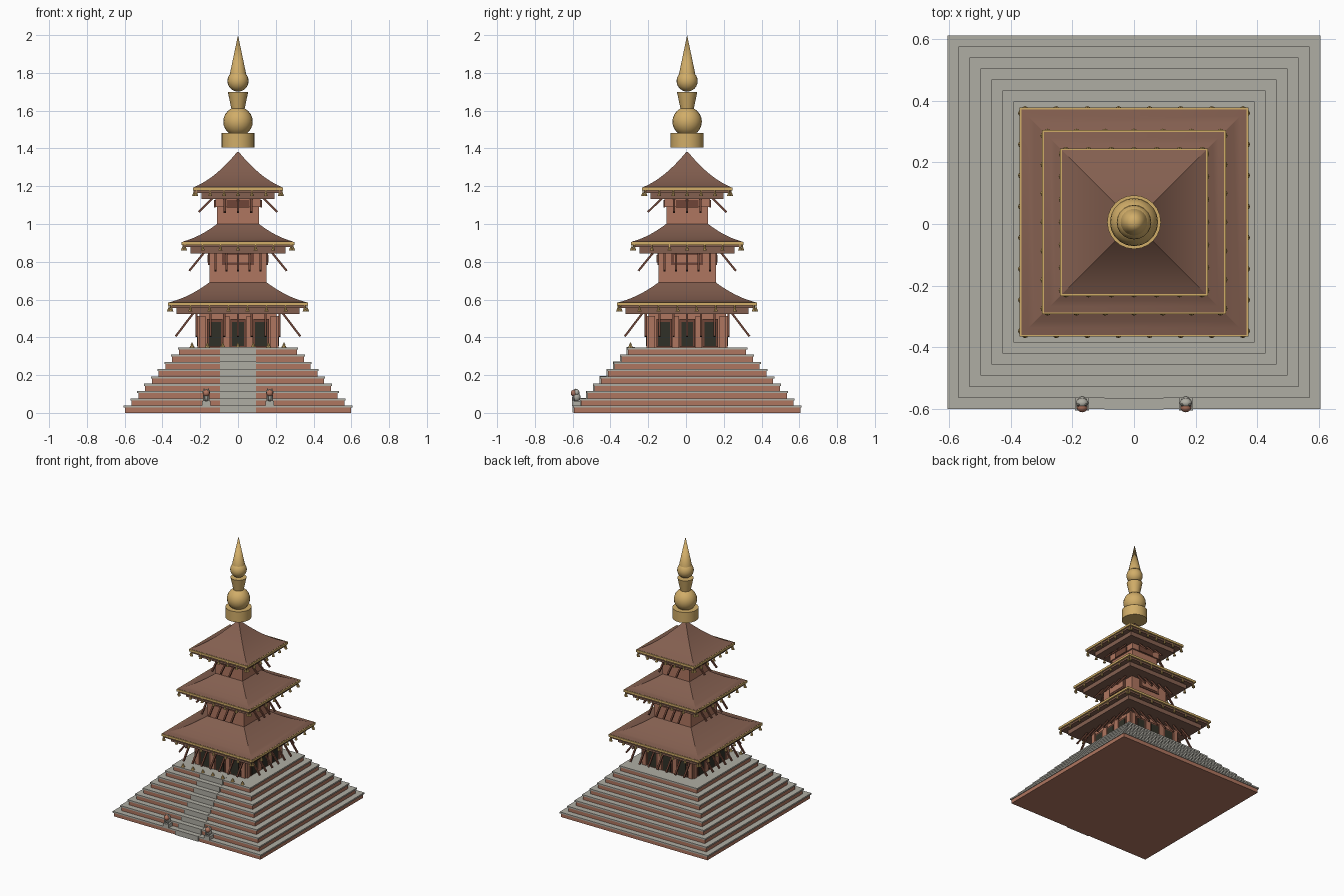
import bpy, bmesh, math
from mathutils import Matrix, Vector

if "Cube" in bpy.data.objects:
    bpy.data.objects.remove(bpy.data.objects["Cube"])


def material(name, r, g, b):
    m = bpy.data.materials.new(name)
    m.use_nodes = True
    m.diffuse_color = (r, g, b, 1)
    m.node_tree.nodes["Principled BSDF"].inputs["Base Color"].default_value = (r, g, b, 1)
    return m


BRICK = material("brick", 0.43, 0.18, 0.115)
ROOF = material("brown_roof_tile", 0.23, 0.115, 0.08)
STONE = material("grey_stone", 0.43, 0.42, 0.37)
GOLD = material("gold", 0.64, 0.42, 0.14)
DARK = material("dark_opening", 0.03, 0.03, 0.02)
WOOD = material("dark_wood", 0.16, 0.06, 0.038)

CENTRE_Y = 0.006
QUARTERS = [Matrix.Rotation(k * math.pi / 2, 4, "Z") for k in range(4)]


def finish(name, bm, mat, smooth=None):
    bmesh.ops.recalc_face_normals(bm, faces=bm.faces)
    mesh = bpy.data.meshes.new(name)
    bm.to_mesh(mesh)
    bm.free()
    mesh.materials.append(mat)
    ob = bpy.data.objects.new(name, mesh)
    ob.location.y = CENTRE_Y
    bpy.context.collection.objects.link(ob)
    if smooth:
        bpy.ops.object.select_all(action="DESELECT")
        ob.select_set(True)
        bpy.context.view_layer.objects.active = ob
        bpy.ops.object.shade_smooth_by_angle(angle=math.radians(smooth))
    return ob


def box(bm, centre, size, turn=Matrix()):
    """Box placed at centre, then turned about the z axis or tilted by turn."""
    m = turn @ Matrix.Translation(centre) @ Matrix.Diagonal((*size, 1))
    bmesh.ops.create_cube(bm, size=1, matrix=m)


def block(bm, half, z0, z1):
    box(bm, (0, 0, (z0 + z1) / 2), (half * 2, half * 2, z1 - z0))


def cone(bm, centre, r1, r2, z0, z1, sides=24):
    m = Matrix.Translation((centre[0], centre[1], (z0 + z1) / 2))
    bmesh.ops.create_cone(bm, cap_ends=True, segments=sides, radius1=r1,
                          radius2=r2, depth=z1 - z0, matrix=m)


def ball(bm, centre, r, scale=(1, 1, 1)):
    m = Matrix.Translation(centre) @ Matrix.Diagonal((*scale, 1))
    bmesh.ops.create_uvsphere(bm, u_segments=20, v_segments=12, radius=r, matrix=m)


# Stepped plinth: brick tiers with stone slabs, and a stone stair up the front
TIERS, RISE, TREAD, CAP = 9, 0.0386, 0.0358, 0.011
tiers, slabs, stair = bmesh.new(), bmesh.new(), bmesh.new()
for i in range(TIERS):
    half, z = 0.605 - i * TREAD, i * RISE
    block(tiers, half - 0.006, z, z + RISE - CAP)
    block(slabs, half, z + RISE - CAP, z + RISE)
    box(stair, (0, -half + 0.02, z + RISE / 2 + 0.001), (0.19, 0.043, RISE))
finish("plinth_tiers", tiers, BRICK)
finish("plinth_slabs", slabs, STONE)
finish("front_stair", stair, STONE)
TOP = TIERS * RISE

# Guardian statues beside the stair
stone, heads = bmesh.new(), bmesh.new()
for side in (-1, 1):
    x = side * 0.168
    box(stone, (x, -0.588, RISE + 0.012), (0.045, 0.045, 0.026))
    ball(stone, (x, -0.585, 0.085), 0.02, (0.9, 1, 1.2))
    ball(stone, (x, -0.586, 0.108), 0.02, (1, 0.8, 0.9))
    ball(heads, (x, -0.598, 0.105), 0.018)
    for dx in (-0.012, 0.012):
        cone(stone, (x + dx, -0.603), 0.006, 0.005, 0.062, 0.09, 8)
        cone(stone, (x + dx, -0.592), 0.006, 0.001, 0.118, 0.13, 6)
finish("guardian_bodies", stone, STONE, 40)
finish("guardian_heads", heads, BRICK, 40)

# Row of small gold lamps along the front of the platform
lamps = bmesh.new()
for i in range(7):
    p = ((i - 3) * 0.081, -0.3)
    cone(lamps, p, 0.013, 0.006, TOP, TOP + 0.012, 8)
    cone(lamps, p, 0.008, 0, TOP + 0.012, TOP + 0.028, 8)
finish("platform_lamps", lamps, GOLD)

# Storeys: wall half width, bottom, top
walls = bmesh.new()
for half, z0, z1 in ((0.205, TOP, 0.53), (0.152, 0.66, 0.86), (0.11, 0.97, 1.145)):
    block(walls, half, z0, z1)
block(walls, 0.12, 1.09, 1.14)
finish("storey_walls", walls, BRICK)

# Ground floor doorways and upper window panels on all four sides
frames, openings, pillars = bmesh.new(), bmesh.new(), bmesh.new()
for q in QUARTERS:
    for x in (-0.122, 0, 0.122):
        box(frames, (x, -0.209, 0.422), (0.082, 0.009, 0.148), q)
        box(openings, (x, -0.215, 0.418), (0.062, 0.004, 0.128), q)
    for x in (-0.188, -0.061, 0.061, 0.188):
        box(pillars, (x, -0.209, 0.43), (0.034, 0.012, 0.165), q)
    box(frames, (0, -0.154, 0.815), (0.17, 0.008, 0.065), q)
    box(pillars, (0, -0.158, 0.815), (0.14, 0.006, 0.04), q)
    box(frames, (0, -0.122, 1.108), (0.12, 0.008, 0.04), q)
finish("door_and_window_frames", frames, WOOD)
finish("door_openings", openings, DARK)
finish("wall_pillars", pillars, BRICK)


def roof(name, half, z_eave, top_half, z_top):
    """Square roof with a concave sweep, open-ended lofts closed by caps."""
    bm = bmesh.new()
    profile = [(half, z_eave - 0.014)]
    steps = 10
    for i in range(steps + 1):
        t = i / steps
        profile.append((half + (top_half - half) * t,
                        z_eave + (z_top - z_eave) * (0.5 * t + 0.5 * t * t)))
    rings = [[bm.verts.new((sx * r, sy * r, z))
              for sx, sy in ((-1, -1), (1, -1), (1, 1), (-1, 1))] for r, z in profile]
    for a, b in zip(rings, rings[1:]):
        for k in range(4):
            n = (k + 1) % 4
            bm.faces.new((a[k], a[n], b[n], b[k]))
    bm.faces.new(rings[0])
    bm.faces.new(rings[-1])
    finish(name, bm, ROOF, 25)


# Roofs with eave slab, gold trim, bells and slanted struts
ROOFS = (  # label, half, eave z, top half, top z, bells, strut count, spacing, foot, head
    ("lower", 0.365, 0.585, 0.15, 0.692, 8, 7, 0.073, (0.33, 0.405), (0.235, 0.53)),
    ("middle", 0.292, 0.907, 0.105, 1.005, 7, 5, 0.06, (0.258, 0.752), (0.17, 0.86)),
    ("upper", 0.233, 1.195, 0.004, 1.382, 7, 3, 0.07, (0.208, 1.063), (0.125, 1.145)),
)
for label, half, z, top_half, z_top, n_bells, n, gap, foot, head in ROOFS:
    roof(label + "_roof", half, z, top_half, z_top)
    slab = bmesh.new()
    block(slab, half * 0.985, z - 0.03, z - 0.014)
    block(slab, half - 0.04, z - 0.062, z - 0.03)
    finish(label + "_eave_slab", slab, ROOF)

    trim, bells, struts = bmesh.new(), bmesh.new(), bmesh.new()
    path = Vector((0, -foot[0], foot[1])) - Vector((0, -head[0], head[1]))
    tilt = path.to_track_quat("Z", "X").to_matrix().to_4x4()
    for q in QUARTERS:
        box(trim, (0, -half, z - 0.009), (half * 2 + 0.012, 0.012, 0.016), q)
        for i in range(n_bells):
            x = (i / (n_bells - 1) - 0.5) * 2 * (half - 0.012)
            p = q @ Vector((x, -half, 0))
            cone(bells, p, 0.011, 0.004, z - 0.048, z - 0.028, 8)
            cone(bells, p, 0.003, 0.003, z - 0.028, z - 0.015, 6)
        for i in range(n):
            mid = Vector(((i - (n - 1) / 2) * gap, -(foot[0] + head[0]) / 2,
                          (foot[1] + head[1]) / 2))
            box(struts, (0, 0, 0), (0.011, 0.011, path.length),
                q @ Matrix.Translation(mid) @ tilt)
    finish(label + "_eave_trim", trim, GOLD)
    finish(label + "_eave_bells", bells, GOLD)
    finish(label + "_struts", struts, WOOD)

# Gold spire
spire = bmesh.new()
cone(spire, (0, 0), 0.087, 0.087, 1.405, 1.482)
ball(spire, (0, 0, 1.542), 0.078)
cone(spire, (0, 0), 0.034, 0.054, 1.605, 1.70)
ball(spire, (0, 0, 1.757), 0.056)
cone(spire, (0, 0), 0.043, 0, 1.795, 2.0)
finish("spire", spire, GOLD, 40)
